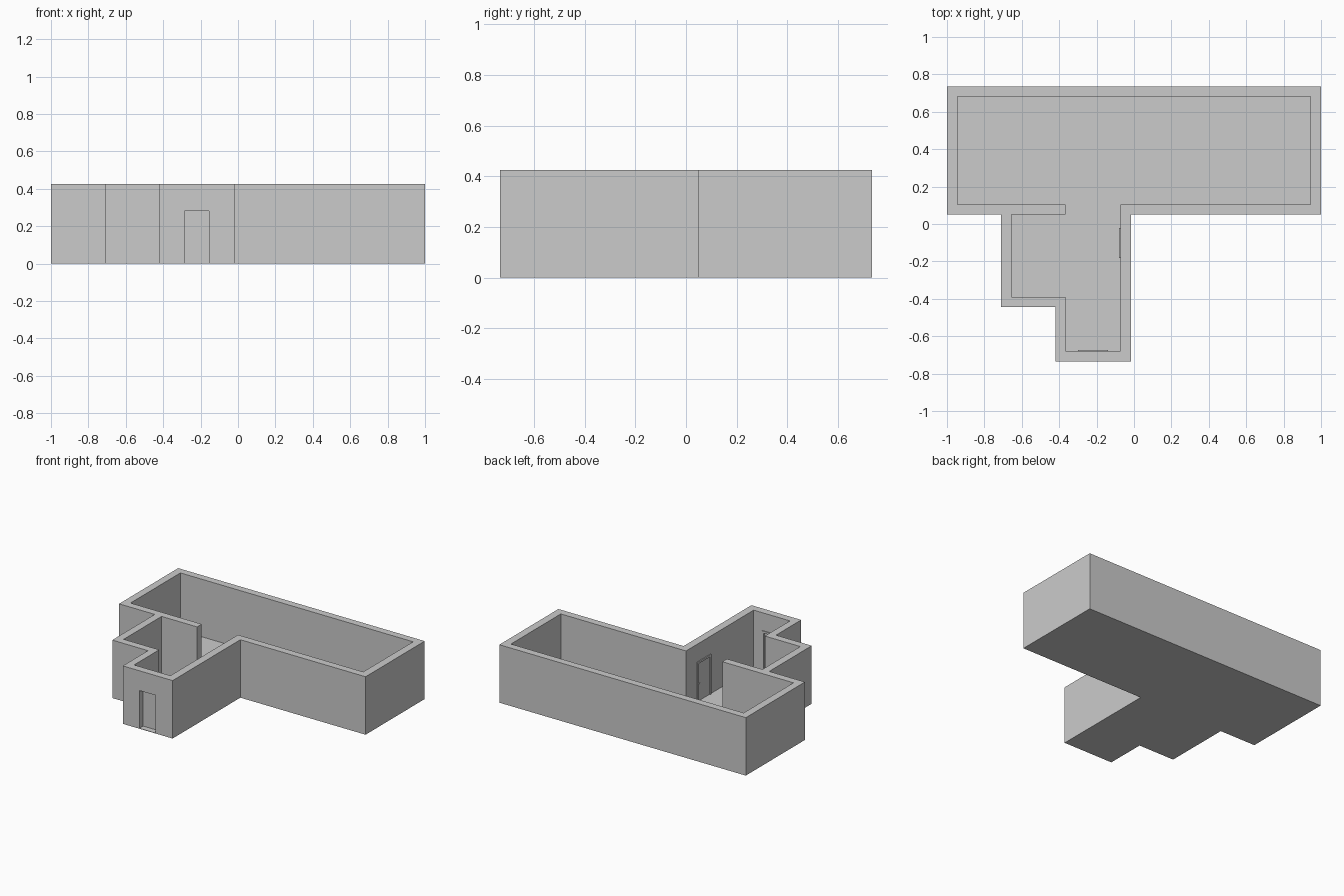
import bpy, bmesh
from mathutils import Matrix

if "Cube" in bpy.data.objects:
    bpy.data.objects.remove(bpy.data.objects["Cube"])

H, FLOOR = 0.425, 0.003
DOOR_W, DOOR_H, TRIM = 0.13, 0.28, 0.015

OUTER = [(-1, .735), (-1, .05), (-.71, .05), (-.71, -.443), (-.42, -.443),
         (-.42, -.735), (-.016, -.735), (-.016, .05), (1, .05), (1, .735)]
INNER = [(-.945, .682), (-.945, .104), (-.367, .104), (-.367, .05), (-.655, .05),
         (-.655, -.389), (-.367, -.389), (-.367, -.68), (-.073, -.68),
         (-.073, .104), (.943, .104), (.943, .682)]


def prism(name, pts, z0, z1):
    """Extrude a flat outline (x, y) from z0 up to z1."""
    bm = bmesh.new()
    face = bm.faces.new([bm.verts.new((x, y, z0)) for x, y in pts])
    ext = bmesh.ops.extrude_face_region(bm, geom=[face])
    top = [v for v in ext["geom"] if isinstance(v, bmesh.types.BMVert)]
    for v in top:
        v.co.z = z1
    bmesh.ops.recalc_face_normals(bm, faces=bm.faces)
    me = bpy.data.meshes.new(name)
    bm.to_mesh(me)
    bm.free()
    ob = bpy.data.objects.new(name, me)
    bpy.context.collection.objects.link(ob)
    return ob


def box(name, x0, x1, y0, y1, z0, z1):
    return prism(name, [(x0, y0), (x1, y0), (x1, y1), (x0, y1)], z0, z1)


def cut(target, cutter):
    mod = target.modifiers.new("cut", 'BOOLEAN')
    mod.operation, mod.solver, mod.object = 'DIFFERENCE', 'EXACT', cutter
    bpy.context.view_layer.objects.active = target
    bpy.ops.object.modifier_apply(modifier=mod.name)
    bpy.data.objects.remove(cutter)


# Walls: full outline with the rooms hollowed out
walls = prism("walls", OUTER, 0, H)
cut(walls, prism("room_cutter", INNER, -.1, H + .1))


def door(label, place):
    """Door in local space: y = 0 is the inner wall face, +y points indoors."""
    w, o = DOOR_W / 2, DOOR_W / 2 + TRIM
    opening = box("opening_cutter", -w, w, -.2, .1, -.1, DOOR_H)
    opening.data.transform(place)
    cut(walls, opening)
    parts = [
        # Leaf near the inner face and its small handle
        box(label + "_leaf", -w, w, -.012, -.006, FLOOR, DOOR_H),
        box(label + "_handle", -w + .01, -w + .018, -.008, .003, .125, .133),
        # Raised trim around the inside of the opening
        box(label + "_trim_left", -o, -w, -.002, .006, FLOOR, DOOR_H + TRIM),
        box(label + "_trim_right", w, o, -.002, .006, FLOOR, DOOR_H + TRIM),
        box(label + "_trim_top", -w, w, -.002, .006, DOOR_H, DOOR_H + TRIM),
    ]
    for p in parts:
        p.data.transform(place)


door("front_door", Matrix.Translation((-.22, -.68, 0)))
door("side_door", Matrix.Translation((-.073, -.102, 0))
     @ Matrix(((0, -1, 0, 0), (-1, 0, 0, 0), (0, 0, 1, 0), (0, 0, 0, 1))))
# The side door placement mirrors, so turn its faces outward again
for ob in bpy.data.objects:
    if ob.name.startswith("side_door"):
        ob.data.flip_normals()

# Thin floor slab under the whole plan
prism("floor", OUTER, 0, FLOOR)
